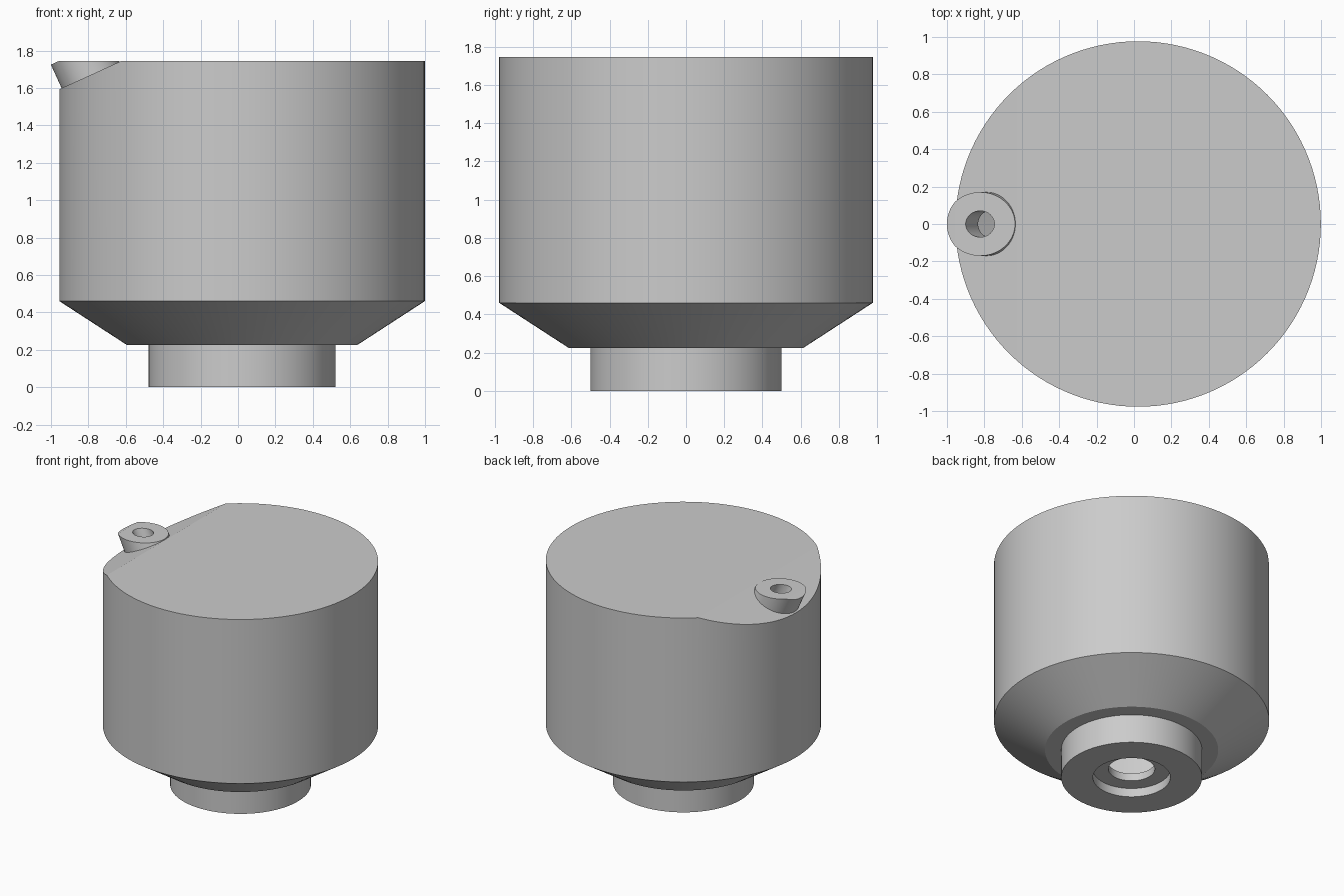
import bpy, bmesh, math
from mathutils import Matrix, Vector

cube = bpy.data.objects.get("Cube")
if cube:
    bpy.data.objects.remove(cube)

SEGMENTS = 120
CENTER_X = 0.022
TOP = 1.745
TILT = math.radians(24.5)
AXIS = Vector((-math.sin(TILT), 0, math.cos(TILT)))   # spout direction
SLOPE_EDGE = Vector((-0.622, 0, TOP))                 # where the slope meets the top
SPOUT_AXIS_POINT = Vector((-0.823, 0, TOP))
WALL = 0.045

grey = bpy.data.materials.new("light grey")
grey.use_nodes = True
color = (0.6, 0.6, 0.6, 1)
grey.diffuse_color = color
grey.node_tree.nodes["Principled BSDF"].inputs["Base Color"].default_value = color


def make_object(name, bm):
    bmesh.ops.recalc_face_normals(bm, faces=bm.faces)
    mesh = bpy.data.meshes.new(name)
    bm.to_mesh(mesh)
    bm.free()
    mesh.materials.append(grey)
    obj = bpy.data.objects.new(name, mesh)
    bpy.context.collection.objects.link(obj)
    return obj


def slice_off(bm, point, normal):
    """Remove everything beyond a plane and close the opening."""
    cut = bmesh.ops.bisect_plane(
        bm, geom=bm.verts[:] + bm.edges[:] + bm.faces[:],
        plane_co=point, plane_no=normal, clear_outer=True)
    edges = [e for e in cut["geom_cut"] if isinstance(e, bmesh.types.BMEdge)]
    bmesh.ops.edgeloop_fill(bm, edges=edges)


def lathe(profile):
    """Solid of revolution about the vessel axis, capped at both ends."""
    bm = bmesh.new()
    rings = []
    for r, z in profile:
        ring = bmesh.ops.create_circle(
            bm, segments=SEGMENTS, radius=r,
            matrix=Matrix.Translation((CENTER_X, 0, z)))["verts"]
        rings.append(ring)
    for low, high in zip(rings, rings[1:]):
        for i in range(SEGMENTS):
            j = (i + 1) % SEGMENTS
            bm.faces.new((low[i], low[j], high[j], high[i]))
    bm.faces.new(rings[0])
    bm.faces.new(rings[-1])
    return bm


def tilted_cylinder(radius, bottom, top):
    """Cylinder on the spout axis, from bottom to top along that axis."""
    bm = bmesh.new()
    middle = SPOUT_AXIS_POINT + AXIS * (bottom + top) / 2
    bmesh.ops.create_cone(
        bm, cap_ends=True, segments=64, radius1=radius, radius2=radius,
        depth=top - bottom,
        matrix=Matrix.Translation(middle) @ Matrix.Rotation(-TILT, 4, "Y"))
    return bm


def combine(target, tool, operation):
    """Apply a boolean and discard the tool."""
    tool.hide_render = True
    mod = target.modifiers.new(operation, "BOOLEAN")
    mod.operation, mod.object, mod.solver = operation, tool, "EXACT"
    graph = bpy.context.evaluated_depsgraph_get()
    result = bpy.data.meshes.new_from_object(target.evaluated_get(graph))
    target.modifiers.clear()
    target.data = result
    bpy.data.objects.remove(tool)


# Outer vessel: neck, flared shoulder, straight wall, sloped corner
bm = lathe([(0.5, 0), (0.5, 0.225), (0.615, 0.225), (0.977, 0.46), (0.977, TOP)])
slice_off(bm, SLOPE_EDGE, AXIS)
vessel = make_object("vessel", bm)

# Tilted spout, trimmed level with the top
bm = tilted_cylinder(0.17, -0.16, 0.055)
slice_off(bm, Vector((0, 0, TOP)), Vector((0, 0, 1)))
combine(vessel, make_object("spout", bm), "UNION")

# Hollow interior
bm = lathe([(0.45, 0.127), (0.45, 0.27), (0.602, 0.27),
            (0.932, 0.485), (0.932, TOP - WALL)])
slice_off(bm, SLOPE_EDGE - AXIS * WALL, AXIS)
combine(vessel, make_object("cavity", bm), "DIFFERENCE")

# Spout bore
combine(vessel, make_object("spout_bore", tilted_cylinder(0.07, -0.25, 0.2)), "DIFFERENCE")

# Stepped opening under the neck
combine(vessel, make_object("neck_recess", lathe([(0.275, -0.1), (0.275, 0.068)])), "DIFFERENCE")
combine(vessel, make_object("neck_hole", lathe([(0.165, -0.1), (0.165, 0.2)])), "DIFFERENCE")

# Smooth curved walls, crisp edges
bpy.ops.object.select_all(action="DESELECT")
vessel.select_set(True)
bpy.context.view_layer.objects.active = vessel
bpy.ops.object.shade_smooth_by_angle(angle=math.radians(20))
